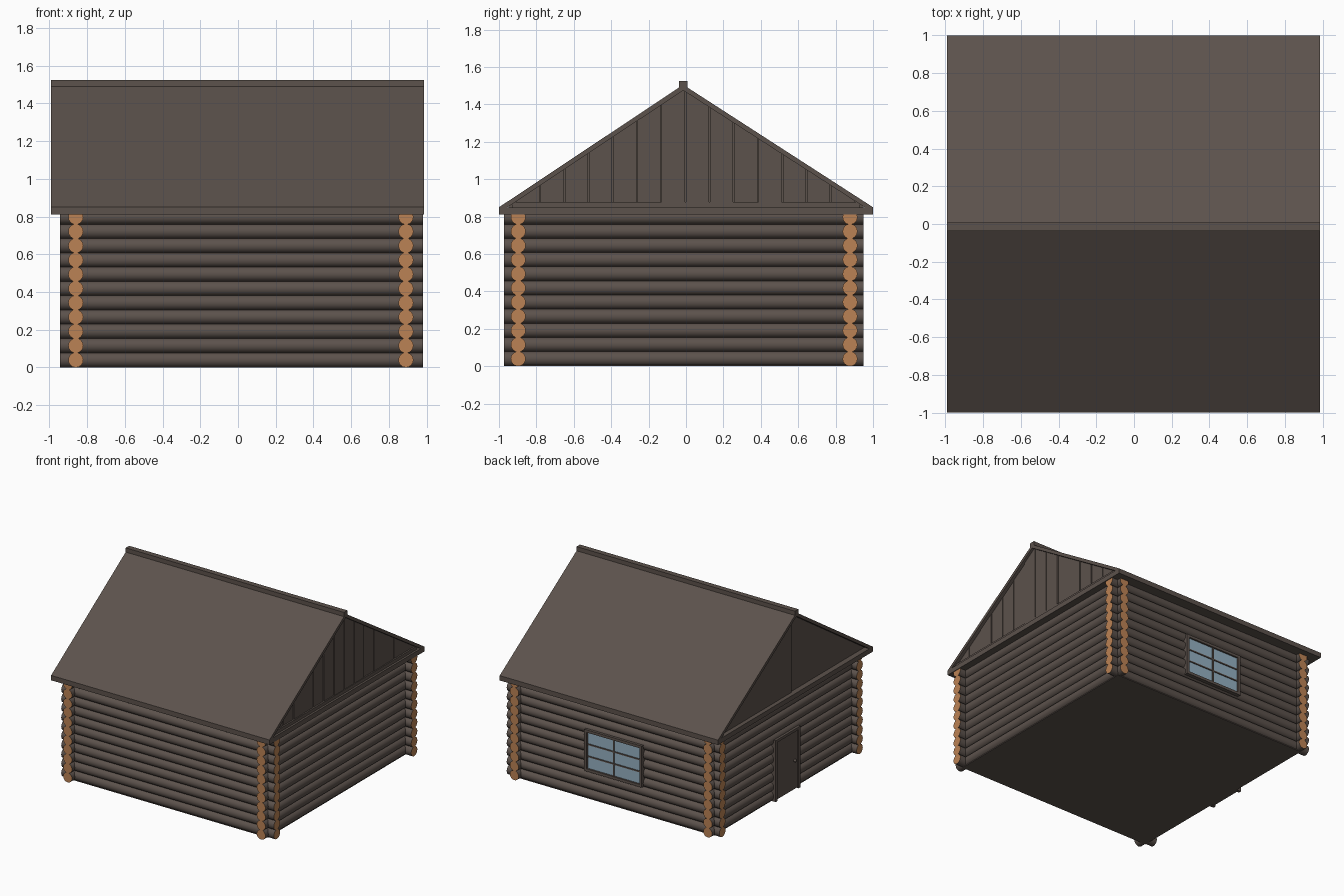
import bpy, bmesh, math, random
from mathutils import Matrix, Vector

if "Cube" in bpy.data.objects:
    bpy.data.objects.remove(bpy.data.objects["Cube"])
random.seed(4)


def mat(name, rgb):
    m = bpy.data.materials.new(name)
    m.diffuse_color = (*rgb, 1)
    m.use_nodes = True
    m.node_tree.nodes["Principled BSDF"].inputs["Base Color"].default_value = m.diffuse_color
    return m


BROWN = mat("dark_brown_wood", (0.107, 0.084, 0.072))
CUT = mat("cut_wood_ends", (0.50, 0.225, 0.09))
GLASS = mat("pale_blue_glass", (0.30, 0.44, 0.54))


def finish(name, bm, mats):
    bmesh.ops.recalc_face_normals(bm, faces=bm.faces)
    me = bpy.data.meshes.new(name)
    bm.to_mesh(me)
    bm.free()
    for m in mats:
        me.materials.append(m)
    ob = bpy.data.objects.new(name, me)
    bpy.context.collection.objects.link(ob)
    return ob


def add_box(bm, x0, x1, y0, y1, z0, z1):
    m = Matrix.Translation(((x0 + x1) / 2, (y0 + y1) / 2, (z0 + z1) / 2))
    bmesh.ops.create_cube(bm, size=1, matrix=m @ Matrix.Diagonal((x1 - x0, y1 - y0, z1 - z0, 1)))


def boxes(name, material, *dims):
    bm = bmesh.new()
    for d in dims:
        add_box(bm, *d)
    return finish(name, bm, [material])


def add_prism(bm, profile, x0, x1):
    """Extrude a (y, z) outline along x."""
    f = bm.faces.new([bm.verts.new((x0, y, z)) for y, z in profile])
    out = bmesh.ops.extrude_face_region(bm, geom=[f])
    vs = [v for v in out["geom"] if isinstance(v, bmesh.types.BMVert)]
    bmesh.ops.translate(bm, verts=vs, vec=(x1 - x0, 0, 0))


# ---- log walls: rows of round logs crossing at the corners ----
R, STEP, ROWS = 0.04, 0.0757, 11
XL, XR, YF, YB = -0.86, 0.89, -0.897, 0.877


def log_wall(name, a, b):
    bm = bmesh.new()
    a, b = Vector(a), Vector(b)
    d = b - a
    rot = d.to_track_quat('Z', 'Y').to_matrix().to_4x4()
    for i in range(ROWS):
        c = (a + b) / 2 + Vector((0, 0, R + i * STEP))
        bmesh.ops.create_cone(bm, cap_ends=True, segments=16, radius1=R, radius2=R,
                              depth=d.length, matrix=Matrix.Translation(c) @ rot)
    for f in bm.faces:
        cap = len(f.verts) > 4
        f.material_index = 1 if cap else 0
        f.smooth = not cap
    for e in bm.edges:
        e.smooth = not any(len(f.verts) > 4 for f in e.link_faces)
    finish(name, bm, [BROWN, CUT])


log_wall("front_log_wall", (-0.943, YF, 0), (0.98, YF, 0))
log_wall("back_log_wall", (-0.943, YB, 0), (0.98, YB, 0))
log_wall("left_log_wall", (XL, -0.973, 0), (XL, 0.948, 0))
log_wall("right_log_wall", (XR, -0.973, 0), (XR, 0.948, 0))

boxes("floor", BROWN, (XL - 0.02, XR + 0.02, YF - 0.02, YB + 0.02, 0.0, 0.02))

# ---- roof: eave slab, two thin slopes and ridge cap ----
RX0, RX1, AY, AZ, EZ = -0.99, 0.985, -0.015, 1.505, 0.85
boxes("eave_slab", BROWN, (RX0, RX1, -1, 1, 0.81, EZ))
bm = bmesh.new()
add_prism(bm, [(-1, EZ), (AY, AZ), (1, EZ), (0.955, EZ), (AY, AZ - 0.03), (-0.955, EZ)], RX0, RX1)
finish("roof", bm, [BROWN])
boxes("ridge_cap", BROWN, (RX0, RX1, AY - 0.022, AY + 0.022, 1.485, 1.525))


# ---- gables ----
def under(y):
    """Height just inside the underside of the roof."""
    half = 0.955 + AY if y < AY else 0.955 - AY
    return AZ - 0.02 - (AZ - 0.03 - EZ) * abs(y - AY) / half


def plank(bm, y0, y1, x0, x1):
    top = [(y1, under(y1))] + ([(AY, under(AY))] if y0 < AY < y1 else []) + [(y0, under(y0))]
    add_prism(bm, [(y0, EZ - 0.01), (y1, EZ - 0.01)] + top, x0, x1)


# right gable: vertical planks with slightly uneven depth
bm = bmesh.new()
plank(bm, -0.95, 0.95, 0.925, 0.945)
W = 0.1295
y = -0.91
while y < 0.9:
    plank(bm, y + 0.003, min(y + W - 0.003, 0.93), 0.935, 0.96 + random.uniform(-0.006, 0.006))
    y += W
add_box(bm, 0.93, 0.968, -0.93, 0.93, EZ - 0.01, 0.877)
finish("right_gable", bm, [BROWN])

# left gable: set deeper under the roof
bm = bmesh.new()
plank(bm, -0.95, 0.0, -0.945, -0.92)
plank(bm, 0.0, 0.95, -0.955, -0.92)
finish("left_gable", bm, [BROWN])

# ---- back window: frame, glass and bars ----
wx0, wx1, wz0, wz1, t = -0.255, 0.265, 0.24, 0.58, 0.022
y0, y1 = 0.88, 0.936
boxes("window_frame", BROWN,
      (wx0, wx1, y0, y1, wz0, wz0 + t), (wx0, wx1, y0, y1, wz1 - t, wz1),
      (wx0, wx0 + t, y0, y1, wz0 + t, wz1 - t), (wx1 - t, wx1, y0, y1, wz0 + t, wz1 - t))
boxes("window_glass", GLASS, (wx0 + t, wx1 - t, 0.914, 0.922, wz0 + t, wz1 - t))
cx, h = (wx0 + wx1) / 2, (wz1 - wz0 - 2 * t) / 3
bars = [(cx - 0.006, cx + 0.006, 0.915, 0.93, wz0 + t, wz1 - t)]
for k in (1, 2):
    z = wz0 + t + h * k
    bars.append((wx0 + t, wx1 - t, 0.915, 0.929, z - 0.005, z + 0.005))
boxes("window_bars", BROWN, *bars)

# ---- left door: panel, frame and handle ----
dy0, dy1, dz, t = -0.145, 0.13, 0.48, 0.022
boxes("door_panel", BROWN, (-0.905, -0.87, dy0, dy1, 0.005, dz))
boxes("door_frame", BROWN,
      (-0.918, -0.87, dy0 - t, dy0, 0.0, dz + t), (-0.918, -0.87, dy1, dy1 + t, 0.0, dz + t),
      (-0.918, -0.87, dy0, dy1, dz, dz + t))
bm = bmesh.new()
bmesh.ops.create_uvsphere(bm, u_segments=12, v_segments=8, radius=0.012,
                          matrix=Matrix.Translation((-0.914, dy0 + 0.04, 0.24)))
for f in bm.faces:
    f.smooth = True
finish("door_handle", bm, [BROWN])
